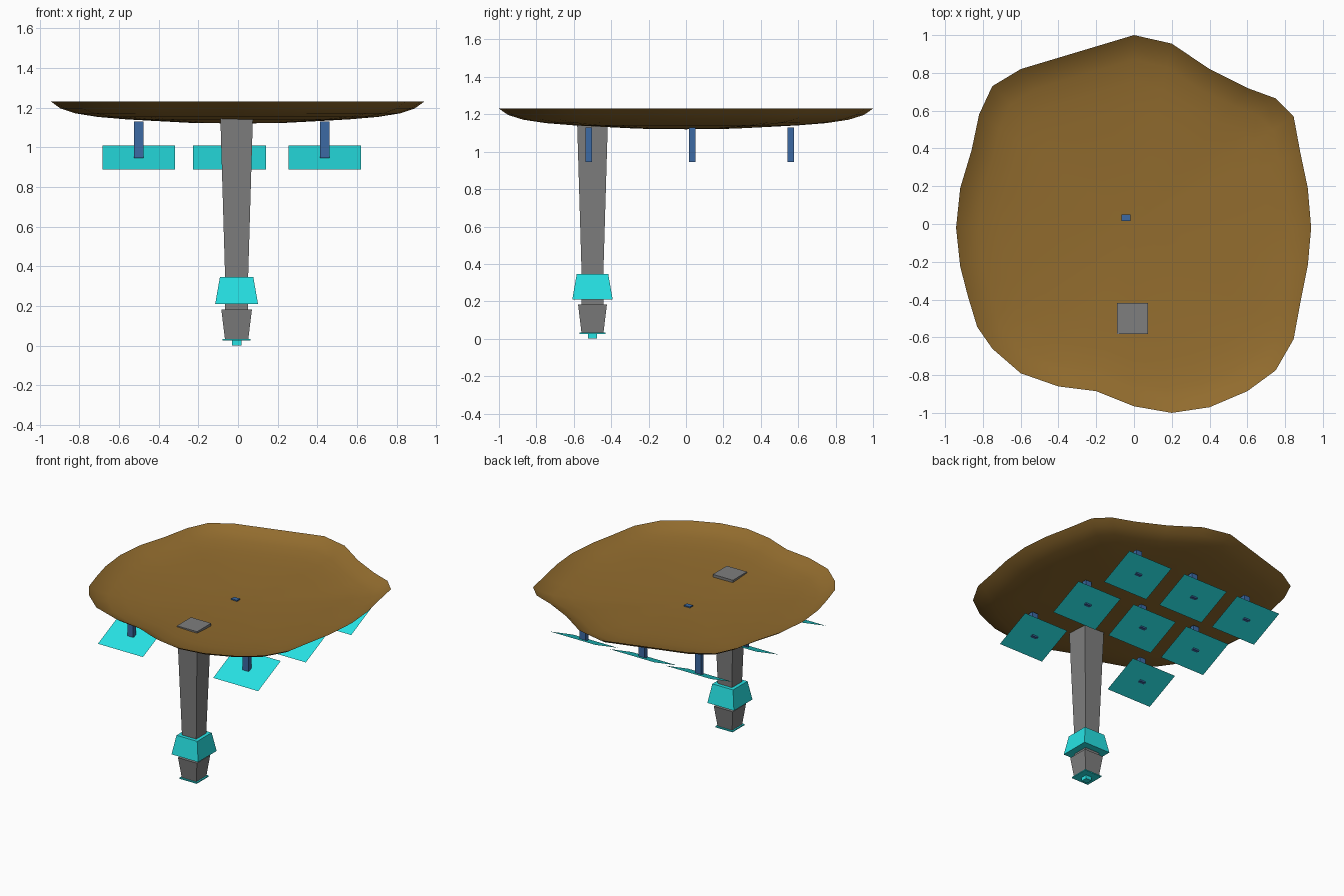
import bpy, bmesh, math

if "Cube" in bpy.data.objects:
    bpy.data.objects.remove(bpy.data.objects["Cube"])

def material(name, rgb):
    m = bpy.data.materials.new(name)
    m.diffuse_color = (*[(c / 255 / 12.92 if c < 11 else ((c / 255 + 0.055) / 1.055) ** 2.4) for c in rgb], 1)
    m.use_nodes = True
    m.node_tree.nodes["Principled BSDF"].inputs["Base Color"].default_value = m.diffuse_color
    return m

BROWN = material("earth brown", (146, 108, 46))
GREY = material("mid grey", (126, 126, 126))
CYAN = material("bright cyan", (38, 226, 228))
BLUE = material("strut blue", (60, 106, 164))

def finish(name, bm, mat, angle=None):
    mesh = bpy.data.meshes.new(name)
    bm.to_mesh(mesh)
    bm.free()
    mesh.materials.append(mat)
    ob = bpy.data.objects.new(name, mesh)
    bpy.context.collection.objects.link(ob)
    if angle:
        bpy.ops.object.select_all(action='DESELECT')
        ob.select_set(True)
        bpy.context.view_layer.objects.active = ob
        bpy.ops.object.shade_smooth_by_angle(angle=math.radians(angle))
    return ob

def loft(name, cx, cy, rings, mat, angle=None):
    """Rectangular column; rings are (z, half width x, half width y) from bottom to top."""
    bm = bmesh.new()
    loops = [[bm.verts.new((cx + sx * hx, cy + sy * hy, z))
              for sx, sy in ((-1, -1), (1, -1), (1, 1), (-1, 1))] for z, hx, hy in rings]
    for a, b in zip(loops, loops[1:]):
        for i in range(4):
            j = (i + 1) % 4
            bm.faces.new((a[i], a[j], b[j], b[i]))
    bm.faces.new(loops[0][::-1])
    bm.faces.new(loops[-1])
    return finish(name, bm, mat, angle)

# Shallow dish: irregular outline, one thin open surface
half = [(0, 1.0), (.2, .955), (.4, .82), (.6, .72), (.75, .665), (.845, .57), (.88, .38), (.92, .19),
        (.938, -.02), (.92, -.22), (.88, -.42), (.845, -.61), (.75, -.775), (.6, -.885), (.4, -.97), (.2, -1.0),
        (0, -.965), (-.2, -.885), (-.4, -.86), (-.6, -.79), (-.75, -.66), (-.83, -.545), (-.88, -.38),
        (-.92, -.225), (-.942, -.02), (-.92, .19), (-.86, .39), (-.82, .58), (-.75, .73), (-.6, .82),
        (-.4, .88), (-.2, .94)]
outline = half[::-1]
profile = [(.25, 1.123), (.45, 1.133), (.6, 1.141), (.75, 1.153), (.87, 1.171), (.95, 1.196), (1, 1.23)]
bm = bmesh.new()
centre = bm.verts.new((0, 0, 1.12))
loops = [[bm.verts.new((x * r, y * r, z)) for x, y in outline] for r, z in profile]
n = len(outline)
for i in range(n):
    j = (i + 1) % n
    bm.faces.new((centre, loops[0][i], loops[0][j]))
    for a, b in zip(loops, loops[1:]):
        bm.faces.new((a[i], b[i], b[j], a[j]))
finish("dish", bm, BROWN, 60)

# Tapered square tower hanging below the dish
TX, TY = -.007, -.5
loft("tower", TX, TY, [(.17, .058, .058), (.345, .058, .058), (1.152, .082, .082)], GREY)
loft("tower_collar", TX, TY, [(.21, .108, .108), (.347, .084, .084)], CYAN)
loft("tower_foot", TX, TY, [(.034, .059, .059), (.182, .077, .077)], GREY)
loft("base_plate", TX, TY, [(.026, .07, .07), (.034, .07, .07)], CYAN)
loft("base_nub", TX, TY, [(0, .024, .024), (.026, .024, .024)], CYAN)

# Eight tilted panels on struts, the tower takes the ninth place
for r, y in enumerate((-.52, .033, .56)):
    for c, x in enumerate((-.5, -.043, .437)):
        if r == 0 and c == 1:
            continue
        loft(f"strut_{r}_{c}", x, y, [(.945, .024, .017), (1.129, .024, .017)], BLUE)
        bm = bmesh.new()
        bm.faces.new([bm.verts.new((x + sx * .183, y + sy * .131, .948 + sy * .061))
                      for sx, sy in ((-1, -1), (1, -1), (1, 1), (-1, 1))])
        finish(f"panel_{r}_{c}", bm, CYAN)
